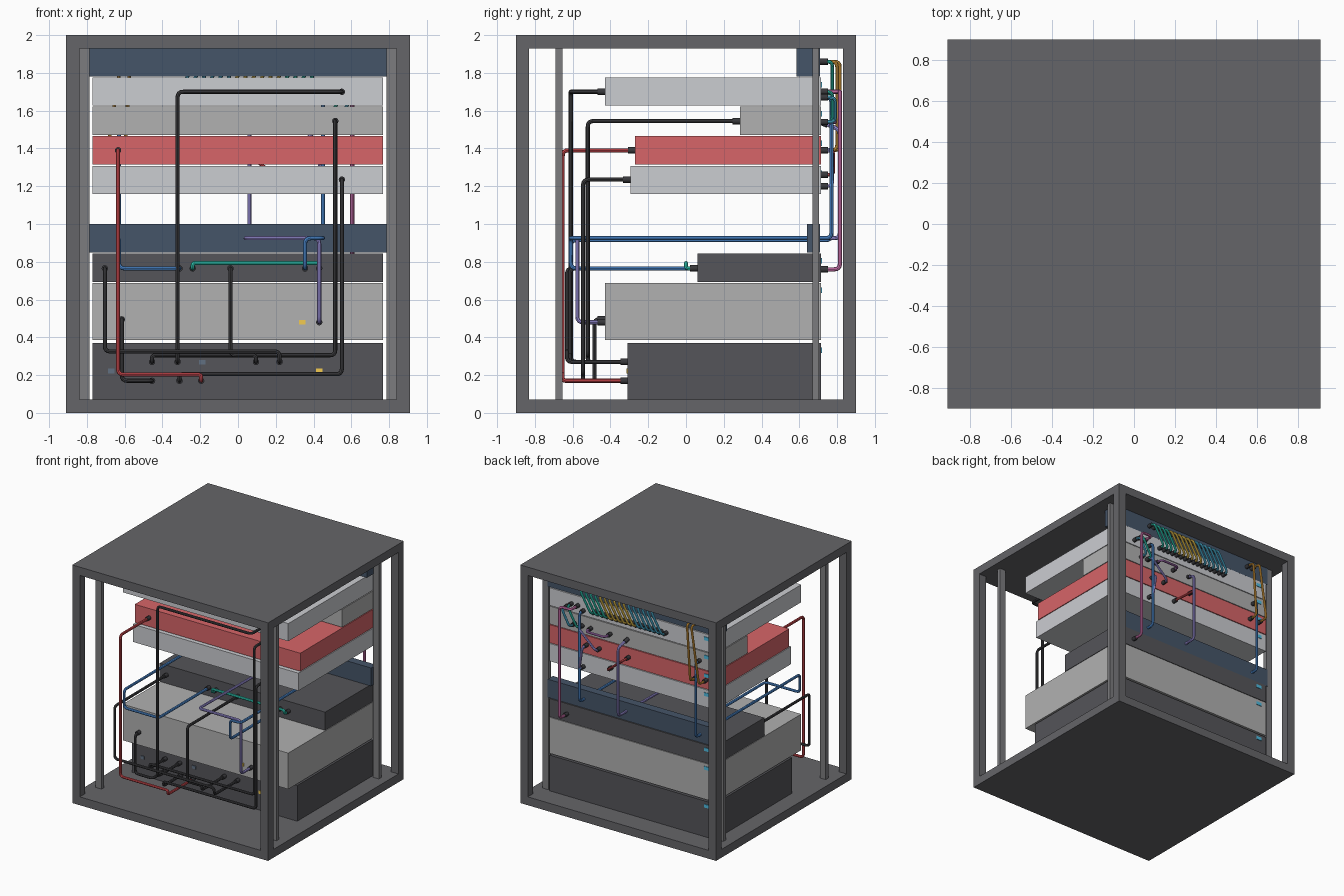
import bpy
from mathutils import Vector

if "Cube" in bpy.data.objects:
    bpy.data.objects.remove(bpy.data.objects["Cube"])

mats = {}
COL = dict(frame=(.13, .13, .14), rail=(.2, .2, .21), navy=(.06, .09, .14), light=(.6, .61, .64),
           mid=(.44, .44, .44), darkbox=(.09, .09, .1), redbox=(.68, .13, .14), black=(.05, .05, .055),
           plug=(.04, .04, .045), red=(.65, .07, .08), blue=(.08, .28, .7), purple=(.35, .3, .75),
           pink=(.75, .2, .5), teal=(.03, .65, .5), yellow=(.9, .6, .08), cyan=(.08, .5, .75),
           orange=(.8, .38, .05), violet=(.5, .2, .6), slate=(.12, .16, .22))


def paint(ob, col):
    if col not in mats:
        mats[col] = bpy.data.materials.new(col)
        mats[col].diffuse_color = (*COL[col], 1)
    ob.data.materials.append(mats[col])


def box(name, x0, x1, y0, y1, z0, z1, col):
    bpy.ops.mesh.primitive_cube_add(size=1, location=((x0 + x1) / 2, (y0 + y1) / 2, (z0 + z1) / 2))
    ob = bpy.context.object
    ob.name = name
    ob.scale = (x1 - x0, y1 - y0, z1 - z0)
    bpy.ops.object.transform_apply(location=False, rotation=False)
    paint(ob, col)


def rounded(pts, r):
    """Polyline with quadratic fillets at the corners."""
    p = [Vector(q) for q in pts]
    out = [p[0]]
    for a, b, c in zip(p, p[1:], p[2:]):
        k = min(r, (a - b).length * .48, (c - b).length * .48)
        s, e = b + (a - b).normalized() * k, b + (c - b).normalized() * k
        for i in range(5):
            t = i / 4
            out.append(s * (1 - t) ** 2 + b * 2 * t * (1 - t) + e * t * t)
    return out + [p[-1]]


def plug(end, toward):
    d = (Vector(toward) - Vector(end)).normalized()
    bpy.ops.mesh.primitive_cylinder_add(vertices=12, radius=.017, depth=.04,
                                        location=Vector(end) + d * .018,
                                        rotation=d.to_track_quat('Z', 'Y').to_euler())
    ob = bpy.context.object
    ob.name = "cable_plug"
    paint(ob, "plug")
    bpy.ops.object.shade_smooth_by_angle()


def cable(name, col, pts, r=.011, bend=.03):
    cu = bpy.data.curves.new(name, 'CURVE')
    cu.dimensions = '3D'
    cu.bevel_depth, cu.bevel_resolution, cu.use_fill_caps = r, 2, True
    path = rounded(pts, bend)
    sp = cu.splines.new('POLY')
    sp.points.add(len(path) - 1)
    for s, p in zip(sp.points, path):
        s.co = (*p, 1)
    ob = bpy.data.objects.new(name, cu)
    bpy.context.collection.objects.link(ob)
    paint(ob, col)
    bpy.ops.object.select_all(action='DESELECT')
    ob.select_set(True)
    bpy.context.view_layer.objects.active = ob
    bpy.ops.object.convert(target='MESH')
    bpy.ops.object.shade_smooth_by_angle()
    plug(pts[0], pts[1])
    plug(pts[-1], pts[-2])


# Cabinet: plates, corner posts, mounting rails
box("base_plate", -.91, .91, -.9, .9, 0, .07, "frame")
box("top_plate", -.91, .91, -.9, .9, 1.93, 2, "frame")
for s in (-1, 1):
    x0, x1 = sorted((s * .84, s * .91))
    r0, r1 = sorted((s * .785, s * .84))
    for y0, y1 in ((-.9, -.83), (.83, .9)):
        box("corner_post", x0, x1, y0, y1, .07, 1.93, "frame")
    for y0, y1 in ((-.69, -.655), (.67, .705)):
        box("mounting_rail", r0, r1, y0, y1, .07, 1.93, "rail")

# Rack units, top to bottom: name, depth start, z range, colour
box("upper_patch_panel", -.79, .79, .585, .71, 1.78, 1.93, "navy")
box("lower_patch_panel", -.79, .79, .64, .71, .848, 1.0, "navy")
for name, y0, z0, z1, col in (
        ("switch_unit_upper", -.43, 1.628, 1.776, "light"), ("switch_unit_lower", .285, 1.472, 1.622, "mid"),
        ("firewall_unit", -.27, 1.314, 1.466, "redbox"), ("router_unit", -.295, 1.16, 1.308, "light"),
        ("server_thin", .06, .692, .845, "darkbox"), ("server_tall", -.43, .385, .688, "mid"),
        ("power_unit", -.31, .07, .37, "darkbox")):
    box(name, -.77, .768, y0, .715, z0, z1, col)
    box(name + "_tag", -.72, -.67, .715, .72, z1 - .053, z1 - .025, "cyan")

# Small stickers on the open side
for x, y, z, col in ((.34, -.43, .48, "yellow"), (.43, -.31, .222, "yellow"),
                     (-.19, -.31, .268, "slate"), (-.67, -.31, .222, "slate")):
    box("sticker", x - .017, x + .017, y - .005, y, z - .013, z + .013, col)

# Power cables from each unit's rear to the power unit: start, run depth, run z, outlet x, outlet z
for x, y, z, ry, rz, ox, oz, col in (
        (.515, .285, 1.545, -.52, .305, -.455, .27, "black"), (.55, -.295, 1.235, -.545, .205, -.31, .17, "black"),
        (-.635, -.27, 1.39, -.653, .203, -.195, .17, "red"), (-.705, .06, .765, -.63, .325, .22, .27, "black"),
        (-.04, .06, .765, -.615, .305, .095, .27, "black")):
    cable("power_cable", col, [(x, y, z), (x, ry, z), (x, ry, rz), (ox, ry, rz), (ox, ry, oz), (ox, -.31, oz)])
cable("power_cable", "black", [(.55, -.43, 1.7), (.55, -.61, 1.7), (-.32, -.61, 1.7), (-.32, -.61, .27), (-.32, -.31, .27)])
cable("power_cable", "black", [(-.615, -.43, .495), (-.615, -.485, .495), (-.615, -.485, .17), (-.455, -.485, .17), (-.455, -.31, .17)])
cable("rear_link", "teal", [(.43, .06, .765), (.43, 0, .765), (.43, 0, .793), (-.24, 0, .793), (-.24, 0, .765), (-.24, .06, .765)])

# Data cables that pass through the lower panel
cable("data_cable", "blue", [(.45, .715, 1.67), (.45, .77, 1.67), (.45, .77, .925), (.45, -.61, .925),
                             (.355, -.61, .925), (.355, -.61, .765), (.355, .06, .765)])
cable("data_cable", "blue", [(-.63, .715, 1.54), (-.63, .77, 1.54), (-.63, .77, .915), (-.63, -.61, .915),
                             (-.63, -.61, .765), (-.31, -.61, .765), (-.31, .06, .765)])
cable("data_cable", "purple", [(.04, .715, 1.54), (.06, .815, 1.5), (.06, .815, .925), (.04, -.575, .925),
                               (.43, -.575, .925), (.43, -.575, .48), (.43, -.43, .48)])
cable("data_cable", "pink", [(.5, .715, 1.7), (.5, .815, 1.7), (.605, .815, 1.7), (.605, .815, .76), (.605, .715, .76)])

# Slanted row of patch cables from panel to switch
for i in range(16):
    xa = .44 - i * .044
    col = "teal" if i < 4 else "yellow" if i < 10 else "cyan"
    cable("patch_cable", col, [(xa, .71, 1.86), (xa, .775, 1.86), (xa - .1, .775, 1.69), (xa - .1, .715, 1.69)], .0095)

# Remaining short jumpers on the port side: start x, z, end x, z, run depth
for xa, za, xb, zb, ry, col in (
        (-.62, 1.86, -.69, 1.39, .815, "orange"), (-.57, 1.86, -.6, 1.39, .8, "orange"),
        (.56, 1.7, .47, 1.54, .775, "teal"), (.6, 1.67, .53, 1.54, .79, "cyan"),
        (.38, 1.54, .2, 1.54, .79, "violet"), (.46, 1.54, .3, 1.39, .77, "purple"),
        (.42, 1.39, .45, 1.2, .775, "purple"), (.19, 1.26, .03, 1.39, .78, "red")):
    cable("jumper_cable", col, [(xa, .715, za), (xa, ry, za), (xb, ry, zb), (xb, .715, zb)], .0095)

for m in bpy.data.materials:
    if m.users and not m.is_grease_pencil:
        m.use_nodes = True
        m.node_tree.nodes["Principled BSDF"].inputs["Base Color"].default_value = m.diffuse_color
